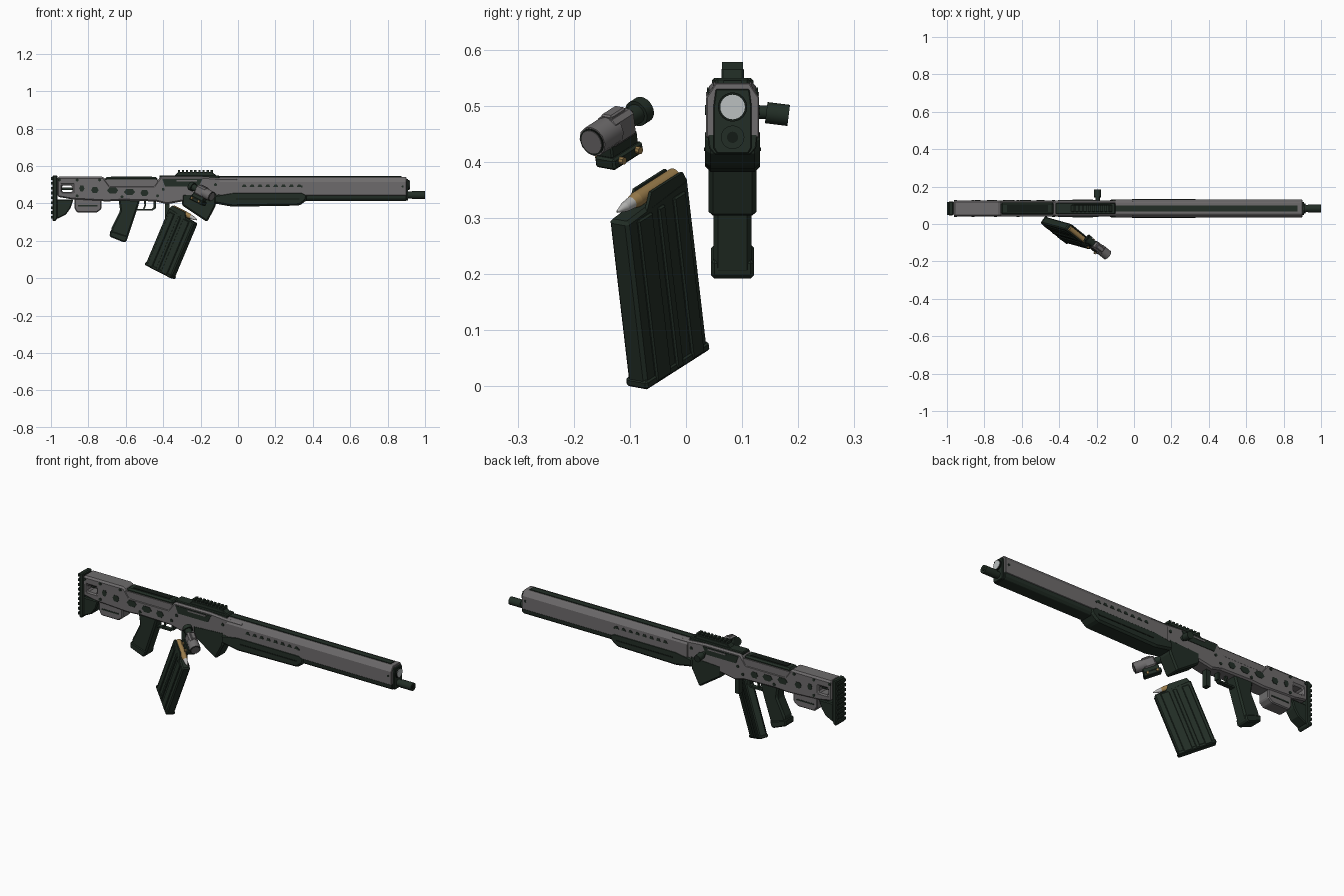
import bpy, bmesh, math
from mathutils import Matrix, Vector

if "Cube" in bpy.data.objects:
    bpy.data.objects.remove(bpy.data.objects["Cube"])

CY = 0.083  # centre plane of the rifle


def material(name, rgb):
    m = bpy.data.materials.new(name)
    m.use_nodes = True
    m.diffuse_color = (*rgb, 1)
    m.node_tree.nodes["Principled BSDF"].inputs["Base Color"].default_value = (*rgb, 1)
    return m


GREY = material("warm grey", (0.155, 0.148, 0.15))
DARK = material("dark green", (0.016, 0.027, 0.019))
BLACK = material("black green", (0.007, 0.011, 0.008))
BRASS = material("brass", (0.32, 0.2, 0.07))
SILVER = material("silver", (0.45, 0.45, 0.44))
LENS = material("pale glass", (0.5, 0.53, 0.53))

RIFLE = Matrix.Translation((0, CY, 0))


def finish(name, bm, mat, frame, bevel=0):
    bmesh.ops.recalc_face_normals(bm, faces=bm.faces)
    me = bpy.data.meshes.new(name)
    bm.to_mesh(me)
    bm.free()
    me.materials.append(mat)
    ob = bpy.data.objects.new(name, me)
    bpy.context.collection.objects.link(ob)
    ob.matrix_world = frame
    if bevel:
        mod = ob.modifiers.new("Bevel", "BEVEL")
        mod.width, mod.segments = bevel, 1
        mod.limit_method, mod.angle_limit = "ANGLE", 0.6
    return ob


def extrude(name, pts, depth, mat, frame, bevel):
    bm = bmesh.new()
    face = bm.faces.new([bm.verts.new(p) for p in pts])
    out = bmesh.ops.extrude_face_region(bm, geom=[face])["geom"]
    bmesh.ops.translate(bm, vec=depth, verts=[v for v in out if isinstance(v, bmesh.types.BMVert)])
    return finish(name, bm, mat, frame, bevel)


def profile(name, pts, half, mat, bevel=0.005, frame=RIFLE):
    """Side outline in x and z, extruded across the width."""
    return extrude(name, [(x, -half, z) for x, z in pts], (0, 2 * half, 0), mat, frame, bevel)


def section(name, x0, x1, pts, mat, frame=RIFLE):
    """Half cross-section in y and z, mirrored and extruded lengthwise."""
    ring = pts + [(-y, z) for y, z in reversed(pts)]
    return extrude(name, [(x0, y, z) for y, z in ring], (x1 - x0, 0, 0), mat, frame, 0.002)


def box(name, x, y, z, mat, frame=RIFLE, bevel=0):
    bm = bmesh.new()
    bmesh.ops.create_cube(bm, size=1)
    for v in bm.verts:
        v.co = [a + (b - a) * (c + 0.5) for (a, b), c in zip((x, y, z), v.co)]
    return finish(name, bm, mat, frame, bevel)


def rod(name, a, b, r, mat, frame=RIFLE, r2=None, sides=24):
    a, b = Vector(a), Vector(b)
    bm = bmesh.new()
    bmesh.ops.create_cone(bm, cap_ends=True, segments=sides, radius1=r,
                          radius2=r if r2 is None else r2, depth=(b - a).length)
    turn = (b - a).to_track_quat("Z", "Y").to_matrix().to_4x4()
    bmesh.ops.transform(bm, matrix=Matrix.Translation((a + b) / 2) @ turn, verts=bm.verts)
    ob = finish(name, bm, mat, frame)
    bpy.ops.object.select_all(action="DESELECT")
    ob.select_set(True)
    bpy.context.view_layer.objects.active = ob
    bpy.ops.object.shade_smooth_by_angle(angle=math.radians(40))
    return ob


def cut(target, cutter):
    mod = target.modifiers.new("Cut", "BOOLEAN")
    mod.operation, mod.object = "DIFFERENCE", cutter
    bpy.context.view_layer.objects.active = target
    bpy.ops.object.modifier_move_to_index(modifier="Cut", index=0)
    bpy.ops.object.modifier_apply(modifier="Cut")
    bpy.data.objects.remove(cutter)


# Receiver and stock shell, with an opening near the butt
shell = profile("receiver_shell", [
    (-.965, .543), (-.72, .543), (-.685, .495), (-.45, .495), (-.415, .543), (-.2, .543),
    (-.1, .535), (0, .535), (0, .465), (-.05, .455), (-.12, .42), (-.3, .41), (-.38, .395),
    (-.44, .41), (-.62, .415), (-.7, .41), (-.88, .42), (-.965, .435)], .042, GREY, .008)
cut(shell, profile("stock_opening_cutter", [(-.942, .495), (-.885, .495), (-.885, .46), (-.942, .46)], .1, GREY, 0))
rod("stock_opening_bar", (-.95, 0, .477), (-.88, 0, .477), .007, DARK)
profile("stock_lower_panel", [(-.875, .425), (-.73, .425), (-.73, .37), (-.755, .35),
                              (-.86, .35), (-.875, .375)], .036, GREY)
box("stock_panel_groove", (-.855, -.75), (-.038, .038), (.383, .39), DARK)

# Butt pad with ridges and lower brace
profile("butt_pad", [(-.992, .55), (-.965, .55), (-.965, .325), (-.975, .305), (-.992, .305)], .037, DARK)
for i in range(9):
    box("butt_ridge", (-1, -.985), (-.034, .034), (.318 + i * .026, .332 + i * .026), DARK)
profile("butt_brace", [(-.97, .42), (-.88, .42), (-.895, .375), (-.92, .34), (-.97, .315)], .032, DARK)

# Cheek section and top of receiver
box("cheek_rest", (-.71, -.43), (-.032, .032), (.47, .54), DARK, bevel=.008)
box("cheek_inset", (-.68, -.46), (-.018, .018), (.535, .543), BLACK)
for s in (-1, 1):
    box("cheek_edge", (-.71, -.43), (s * .036 - .003, s * .036 + .003), (.49, .527), GREY)
    profile("ejection_port", [(-.405, .53), (-.19, .53), (-.21, .49), (-.39, .49)], .003, DARK, 0,
            Matrix.Translation((0, CY + s * .042, 0)))
    box("port_bar", (-.33, -.22), (s * .043 - .004, s * .043 + .004), (.517, .525), GREY)
box("receiver_top", (-.42, -.1), (-.03, .03), (.53, .55), DARK, bevel=.004)

# Raised top rail with teeth
profile("top_rail", [(-.34, .545), (-.32, .568), (-.14, .568), (-.11, .545)], .02, DARK, .003)
for i in range(9):
    box("rail_tooth", (-.322 + i * .022, -.31 + i * .022), (-.019, .019), (.565, .578), DARK)

# Charging knob on the far side
rod("charging_stem", (-.195, .03, .49), (-.195, .065, .488), .012, DARK)
rod("charging_knob", (-.195, .06, .488), (-.195, .1, .483), .019, DARK)

# Long barrel shroud and top strip
section("barrel_shroud", -.1, .9, [(.03, .541), (.047, .515), (.047, .443)], GREY)
box("shroud_top_strip", (-.11, .875), (-.016, .016), (.535, .545), DARK)
section("lower_barrel_cover", .3, .9, [(.045, .45), (.042, .425), (.032, .413)], DARK)
profile("handguard", [(-.13, .445), (-.03, .462), (.345, .462), (.375, .445), (.365, .415),
                      (.33, .388), (-.03, .382), (-.13, .4)], .049, DARK, .01)
box("handguard_groove", (-.01, .33), (-.051, .051), (.42, .426), BLACK)

# Muzzle end
section("muzzle_cap", .89, .91, [(.03, .53), (.034, .5), (.034, .425), (.028, .415)], DARK)
rod("lens_ring", (.9, 0, .498), (.917, 0, .498), .026, BLACK)
rod("front_lens", (.91, 0, .498), (.919, 0, .498), .022, LENS)
rod("muzzle_rod", (.88, 0, .444), (.985, 0, .444), .018, DARK)
rod("muzzle_tip", (.93, 0, .444), (1, 0, .444), .021, DARK)
rod("muzzle_bore", (.99, 0, .444), (1.001, 0, .444), .01, BLACK)

# Magazine well and rear catch
profile("magazine_well", [(-.3, .45), (-.3, .39), (-.165, .3), (-.12, .385), (-.11, .46)], .043, DARK, .008)
box("magazine_catch", (-.39, -.365), (-.015, .015), (.31, .41), DARK)

# Pistol grip, trigger and guard
profile("pistol_grip", [(-.64, .43), (-.52, .43), (-.54, .365), (-.595, .2), (-.61, .193),
                        (-.685, .225), (-.675, .27), (-.63, .36)], .034, DARK, .012)
profile("grip_base", [(-.588, .225), (-.597, .194), (-.612, .192), (-.687, .222), (-.683, .255)], .038, DARK, .006)
profile("trigger", [(-.505, .42), (-.49, .42), (-.493, .385), (-.5, .37), (-.508, .372), (-.5, .39)], .006, DARK, 0)
profile("trigger_guard_bottom", [(-.55, .37), (-.54, .362), (-.455, .362), (-.44, .375),
                                 (-.45, .38), (-.46, .371), (-.54, .371)], .012, DARK, 0)
box("trigger_guard_front", (-.452, -.438), (-.012, .012), (.372, .42), DARK)

# Side recesses, vents and screws on both faces
for s in (-1, 1):
    side = Matrix.Translation((0, CY + s * .042, 0))
    for x, z, w in ((-.835, .48, .014), (-.765, .47, .02), (-.67, .468, .03),
                    (-.58, .46, .03), (-.5, .455, .022)):
        profile("side_recess", [(x - w, z), (x - w * .6, z + .016), (x + w * .6, z + .016), (x + w, z),
                                (x + w * .5, z - .016), (x - w * .5, z - .016)], .002, DARK, 0, side)
    for i in range(8):
        x = .02 + i * .042
        profile("shroud_vent", [(x, .488), (x + .008, .502), (x + .02, .502), (x + .026, .488)], .002, DARK, 0,
                Matrix.Translation((0, CY + s * .047, 0)))
    for x, z in ((-.955, .525), (-.86, .525), (-.74, .525), (-.86, .44), (-.62, .435),
                 (-.43, .44), (-.4, .475), (-.12, .5), (-.03, .485)):
        rod("side_screw", (x, s * .04, z), (x, s * .0455, z), .008, DARK, sides=10)
    for x in (.34, .88):
        rod("shroud_screw", (x, s * .045, .49), (x, s * .049, .49), .006, DARK, sides=10)

# Tilted frame shared by the loose magazine and sight
fwd = Vector((.72, -.58, -.37)).normalized()
up = Vector((.415, -.132, .898))
up = (up - up.project(fwd)).normalized()
TILT = Matrix((fwd, up.cross(fwd), up)).transposed().to_4x4()
MAG = Matrix.Translation((-.352, -.05, .19)) @ TILT
SIGHT = Matrix.Translation((-.193, -.125, .463)) @ TILT

# Loose magazine with ribs, feed lips and a cartridge
profile("magazine", [(-.095, .165), (.095, .152), (.095, -.163), (-.095, -.163)], .021, DARK, .006, MAG)
box("magazine_base", (-.097, .097), (-.024, .024), (-.172, -.155), DARK, MAG, .004)
for s in (-1, 1):
    for x, w in ((-.06, .018), (-.005, .01), (.045, .022)):
        box("magazine_rib", (x - w, x + w), (s * .022 - .004, s * .022 + .004), (-.168, .145), DARK, MAG, .003)
    profile("feed_lip", [(-.09, .16), (-.08, .18), (.015, .18), (.035, .15)], .003, DARK, 0,
            MAG @ Matrix.Translation((0, s * .018, 0)))
rod("cartridge_case", (-.08, 0, .17), (.035, 0, .17), .014, BRASS, MAG)
rod("cartridge_neck", (.035, 0, .17), (.05, 0, .17), .014, BRASS, MAG, .011)
rod("bullet_body", (.05, 0, .17), (.07, 0, .17), .011, SILVER, MAG, .009)
rod("bullet_tip", (.07, 0, .17), (.093, 0, .17), .009, SILVER, MAG, .002)

# Loose sight on its clamp
rod("sight_objective", (.015, 0, 0), (.072, 0, 0), .028, GREY, SIGHT, sides=12)
rod("sight_lens", (.07, 0, 0), (.075, 0, 0), .022, GREY, SIGHT)
rod("sight_rim", (.07, 0, 0), (.0735, 0, 0), .025, BLACK, SIGHT)
box("sight_body", (-.035, .035), (-.022, .022), (-.027, .026), GREY, SIGHT, .008)
box("sight_top_cap", (-.02, .025), (-.012, .012), (.02, .032), GREY, SIGHT, .003)
rod("sight_tube", (-.065, 0, 0), (-.03, 0, 0), .018, DARK, SIGHT)
rod("sight_eyepiece", (-.083, 0, 0), (-.062, 0, 0), .024, DARK, SIGHT)
rod("eyepiece_glass", (-.085, 0, 0), (-.08, 0, 0), .018, BLACK, SIGHT)
box("sight_mount", (-.04, .04), (-.016, .016), (-.045, -.02), DARK, SIGHT, .003)
box("sight_clamp", (-.045, .045), (-.022, .022), (-.065, -.043), DARK, SIGHT, .004)
for x in (-.025, .025):
    rod("clamp_bolt", (x, -.03, -.052), (x, .03, -.052), .007, BRASS, SIGHT, sides=8)
